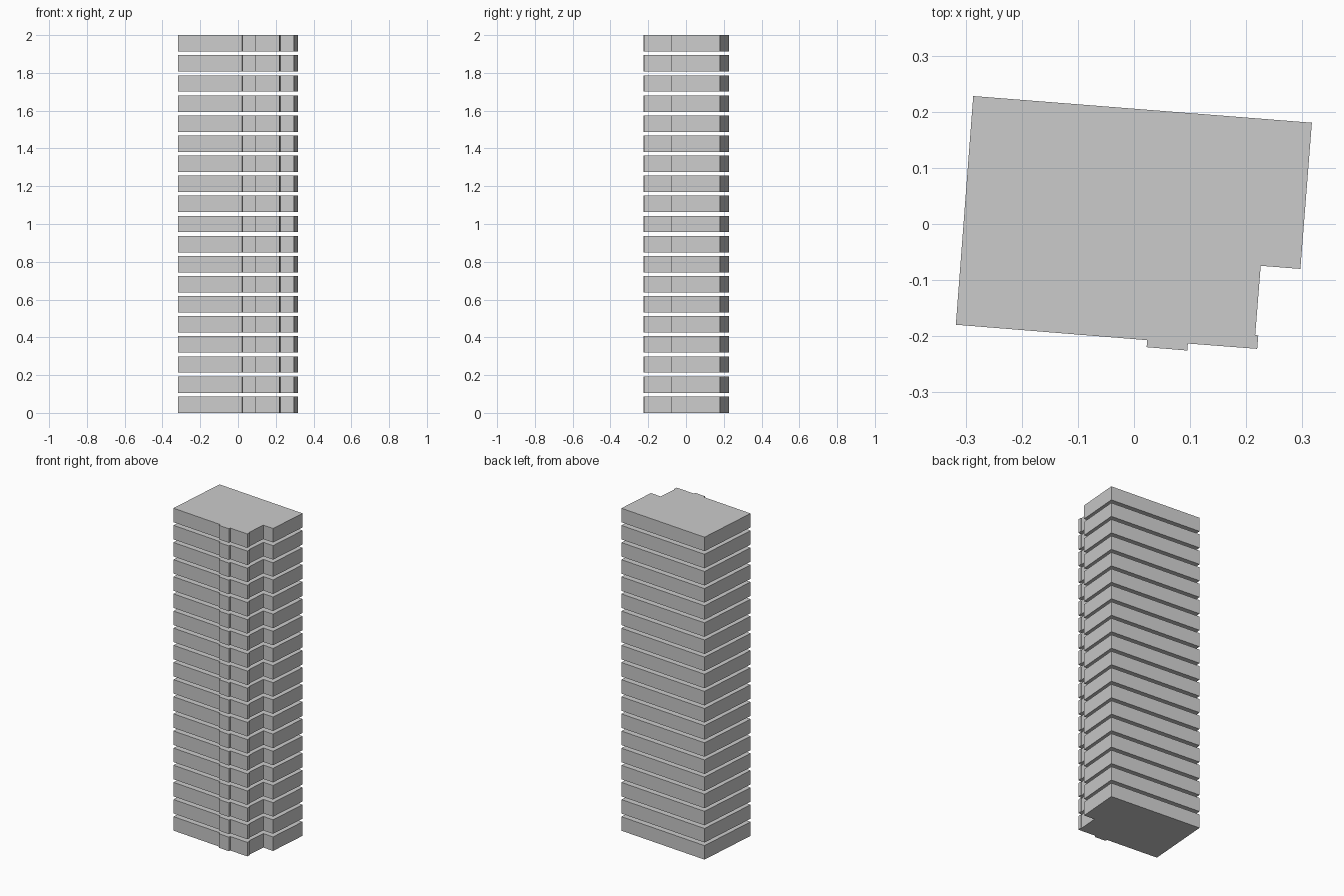
import bpy, bmesh

if "Cube" in bpy.data.objects:
    bpy.data.objects.remove(bpy.data.objects["Cube"])

# Tower footprint, seen from above (counter-clockwise)
FOOTPRINT = [
    (-0.3175, -0.1795), (0.0235, -0.2070), (0.0225, -0.2195), (0.0950, -0.2255),
    (0.0960, -0.2130), (0.2195, -0.2225), (0.2215, -0.1985), (0.2160, -0.1980),
    (0.2258, -0.0745), (0.2965, -0.0800), (0.3170, 0.1805), (-0.2865, 0.2280),
]
FLOORS = 19
FLOOR_HEIGHT = 0.087
PITCH = (2.0 - FLOOR_HEIGHT) / (FLOORS - 1)


def extruded_floor_mesh():
    """Closed slab made by extruding the footprint upward."""
    bm = bmesh.new()
    base = bm.faces.new([bm.verts.new((x, y, 0)) for x, y in FOOTPRINT])
    top = bmesh.ops.extrude_face_region(bm, geom=[base], use_keep_orig=True)
    verts = [g for g in top["geom"] if isinstance(g, bmesh.types.BMVert)]
    bmesh.ops.translate(bm, verts=verts, vec=(0, 0, FLOOR_HEIGHT))
    bmesh.ops.recalc_face_normals(bm, faces=bm.faces)
    mesh = bpy.data.meshes.new("floor_slab")
    bm.to_mesh(mesh)
    bm.free()
    return mesh


# Stack of separate storeys with open gaps between them
slab = extruded_floor_mesh()
for i in range(FLOORS):
    storey = bpy.data.objects.new(f"storey_{i + 1:02d}", slab)
    storey.location.z = i * PITCH
    bpy.context.collection.objects.link(storey)
